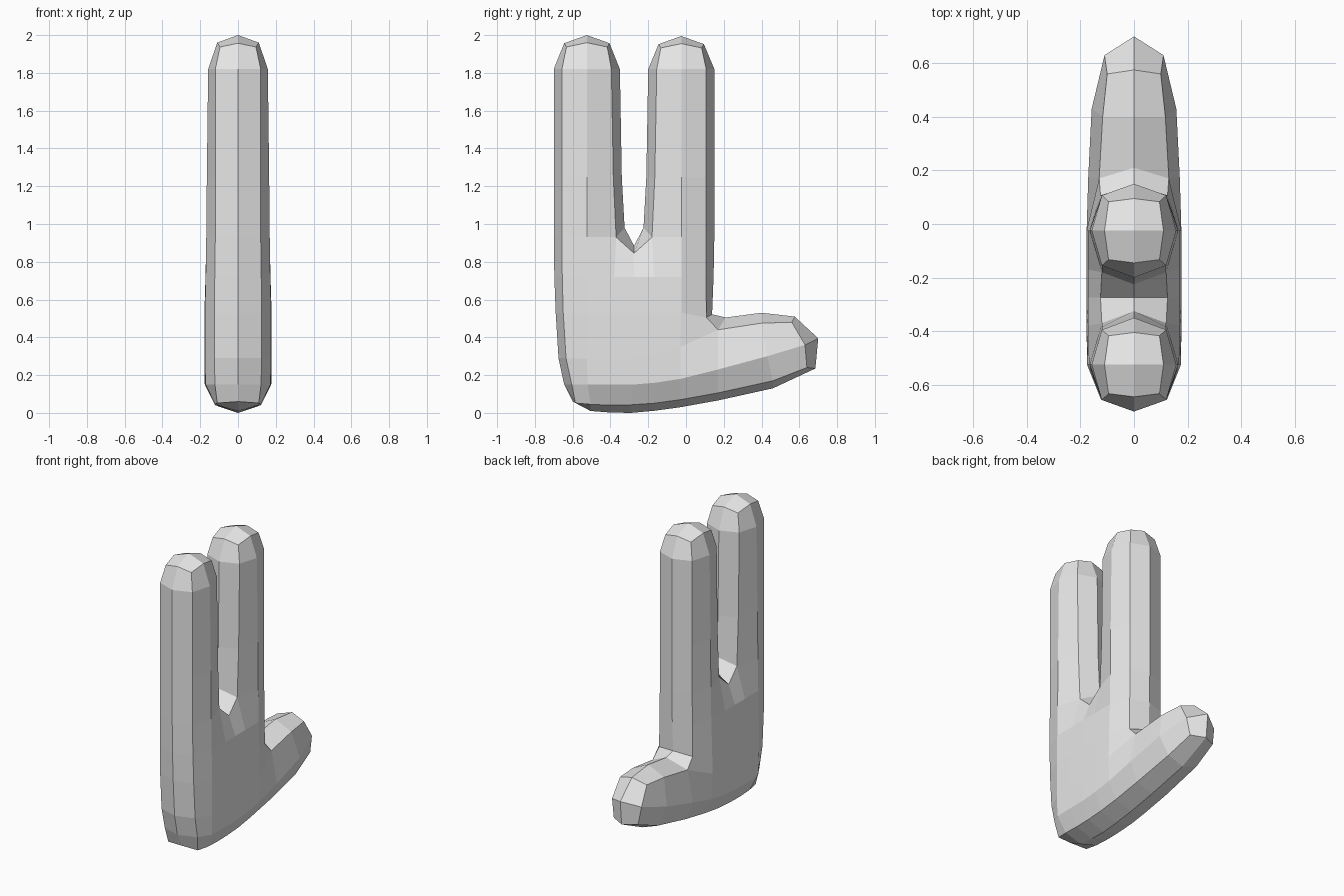
import bpy
import bmesh

if "Cube" in bpy.data.objects:
    bpy.data.objects.remove(bpy.data.objects["Cube"], do_unlink=True)

# Single plain grey material
grey = bpy.data.materials.new("light_grey")
grey.use_nodes = True
grey.diffuse_color = (0.8, 0.8, 0.8, 1)
grey.node_tree.nodes["Principled BSDF"].inputs["Base Color"].default_value = (0.8, 0.8, 0.8, 1)

bm = bmesh.new()


def points(*coords):
    return [bm.verts.new(c) for c in coords]


def row(xs, ys, zs):
    return points(*zip(xs, ys, zs))


def strip(a, b):
    """Bridge two rows of vertices with quads."""
    for i in range(len(a) - 1):
        bm.faces.new((a[i], a[i + 1], b[i + 1], b[i]))


def finger(c, s, top):
    """Half of an upright finger; s points to the cleft. Returns its base row."""
    rows = []
    for z, zi, width, inset, edge in ((1.82, 1.82, 0.158, 0.13, 0.175),
                                      (1.25, 1.25, 0.165, 0.14, 0.185),
                                      (0.93, 0.98, 0.168, 0.155, 0.20)):
        rows.append(row((0, 0.12, width, 0.12, 0),
                        (c - s * 0.175, c - s * 0.132, c, c + s * inset, c + s * edge),
                        (z, z, z, z, zi)))
    # Rounded tip: a ring and an apex
    ring = row((0, 0.095, 0.11, 0.095, 0),
               [c + s * d for d in (-0.12, -0.108, 0, 0.108, 0.12)],
               [top - d for d in (0.043, 0.063, 0.04, 0.063, 0.043)])
    apex = bm.verts.new((0, c, top))
    bm.faces.new((ring[0], ring[1], ring[2], apex))
    bm.faces.new((ring[2], ring[3], ring[4], apex))
    for a, b in zip([ring] + rows, rows):
        strip(a, b)
    return rows[-1]


# Two upright fingers and the cleft between them
f1 = finger(-0.525, 1, 2.0)
f2 = finger(-0.025, -1, 1.995)
cleft_side, cleft_mid = points((0.125, -0.275, 0.845), (0, -0.275, 0.885))
strip([f1[3], cleft_side, f2[3]], [f1[4], cleft_mid, f2[4]])

# Palm rows, from the cleft down to the thumb root
base = f1[:4] + [cleft_side] + f2[3::-1]
upper = row((0, 0.123, 0.171, 0.172, 0.172, 0.172, 0.171, 0.123, 0),
            (-0.697, -0.655, -0.525, -0.38, -0.275, -0.17, -0.025, 0.106, 0.146),
            [0.72] * 9)
middle = row((0, 0.125, 0.175, 0.177, 0.178, 0.178, 0.177, 0.125, 0),
             (-0.69, -0.65, -0.525, -0.39, -0.275, -0.165, -0.025, 0.108, 0.138),
             [0.53] * 7 + [0.505, 0.522])

# Lower palm rows run on along the thumb
lower = row((0, 0.125, 0.175, 0.177, 0.178, 0.178, 0.177, 0.13, 0.117, 0.10, 0),
            (-0.675, -0.635, -0.525, -0.40, -0.275, -0.16, -0.03, 0.17, 0.40, 0.56, 0.575),
            (0.29, 0.29, 0.285, 0.285, 0.29, 0.305, 0.35, 0.44, 0.475, 0.48, 0.51))
ridge = row((0, 0.122, 0.172, 0.175, 0.176, 0.176, 0.175, 0.171, 0.158, 0.11, 0),
            (-0.645, -0.605, -0.52, -0.40, -0.28, -0.16, -0.03, 0.17, 0.43, 0.63, 0.70),
            (0.15, 0.15, 0.15, 0.15, 0.15, 0.16, 0.18, 0.23, 0.30, 0.36, 0.395))
under = row((0, 0.11, 0.12, 0.122, 0.122, 0.122, 0.12, 0.118, 0.11, 0.09, 0),
            (-0.60, -0.585, -0.505, -0.40, -0.29, -0.17, -0.03, 0.17, 0.46, 0.64, 0.685),
            (0.06, 0.052, 0.045, 0.041, 0.043, 0.051, 0.07, 0.106, 0.17, 0.24, 0.235))
keel = row([0] * 7,
           (-0.505, -0.40, -0.29, -0.17, -0.03, 0.17, 0.46),
           (0.01, 0.002, 0.0, 0.011, 0.03, 0.066, 0.13))
thumb_top = points((0, 0.21, 0.505), (0, 0.40, 0.53)) + [lower[10]]

strip(base, upper)
strip(upper, middle)
strip(middle, lower[:8] + thumb_top[:1])
strip(lower[7:10], thumb_top)
strip(lower, ridge)
strip(ridge, under)
strip(under[2:10], keel + [under[10]])
bm.faces.new((under[0], under[1], under[2], keel[0]))

# Mirror the half and close it along the centre
bmesh.ops.mirror(bm, geom=bm.verts[:] + bm.edges[:] + bm.faces[:], axis='X', merge_dist=0.001)
bmesh.ops.remove_doubles(bm, verts=bm.verts[:], dist=0.001)
bmesh.ops.recalc_face_normals(bm, faces=bm.faces[:])

mesh = bpy.data.meshes.new("hand")
bm.to_mesh(mesh)
bm.free()
mesh.materials.append(grey)
bpy.context.scene.collection.objects.link(bpy.data.objects.new("hand", mesh))
